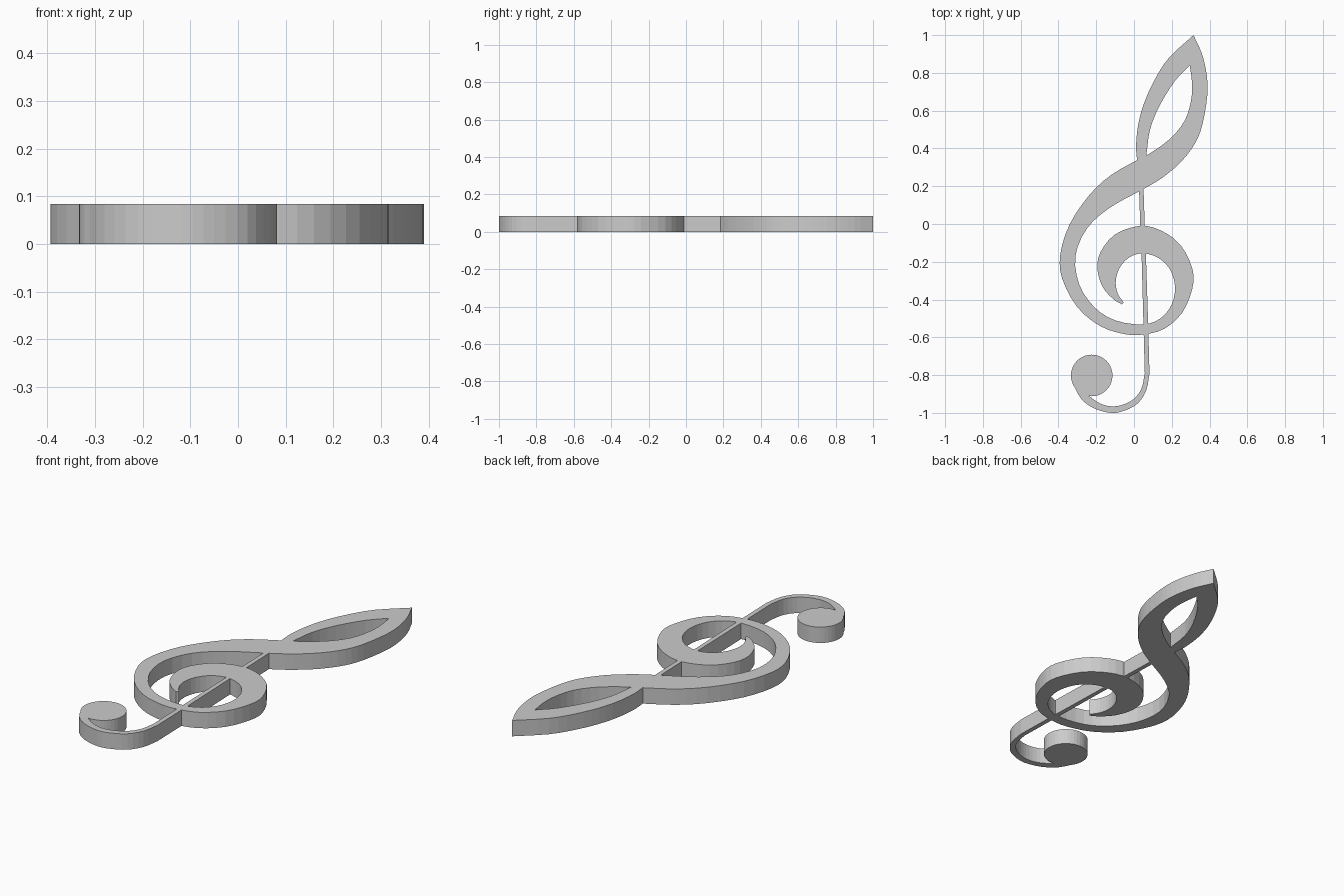
import bpy, bmesh, math
from mathutils import Vector

if "Cube" in bpy.data.objects:
    bpy.data.objects.remove(bpy.data.objects["Cube"])

HEIGHT = 0.084


def smooth(pts, steps=3):
    """Catmull-Rom curve through the given points."""
    p = [Vector(q) for q in pts]
    p = [2 * p[0] - p[1]] + p + [2 * p[-1] - p[-2]]
    out = []
    for i in range(1, len(p) - 2):
        a, b, c, d = p[i - 1:i + 3]
        for k in range(steps):
            t = k / steps
            out.append(0.5 * (2 * b + (c - a) * t + (2 * a - 5 * b + 4 * c - d) * t * t
                              + (3 * b - a - 3 * c + d) * t ** 3))
    return out + [p[-2]]


def slab(name, outline):
    """Extrude a flat outline upwards from the ground."""
    bm = bmesh.new()
    face = bm.faces.new([bm.verts.new((q[0], q[1], 0)) for q in outline])
    top = bmesh.ops.extrude_face_region(bm, geom=[face], use_keep_orig=True)["geom"]
    bmesh.ops.translate(bm, vec=(0, 0, HEIGHT),
                        verts=[g for g in top if isinstance(g, bmesh.types.BMVert)])
    bmesh.ops.recalc_face_normals(bm, faces=bm.faces[:])
    mesh = bpy.data.meshes.new(name)
    bm.to_mesh(mesh)
    bm.free()
    obj = bpy.data.objects.new(name, mesh)
    bpy.context.collection.objects.link(obj)
    return obj


# Main band: right half of the loop, big sweep and inner spiral
right_edge = smooth([(.315, 1), (.36, .9), (.385, .79), (.388, .68), (.363, .53), (.325, .43),
                     (.25, .33), (.15, .245), (.05, .185), (-.13, .085), (-.25, -.025),
                     (-.31, -.17), (-.29, -.32), (-.21, -.44), (-.10, -.51), (.045, -.532),
                     (.14, -.50), (.2, -.425), (.217, -.33), (.19, -.24), (.13, -.18),
                     (.045, -.155), (-.03, -.18), (-.08, -.24), (-.097, -.31), (-.085, -.37),
                     (-.055, -.415)])
left_edge = smooth([(.295, .84), (.307, .75), (.303, .66), (.27, .55), (.19, .45), (.07, .365),
                    (.02, .34), (-.12, .26), (-.235, .155), (-.34, 0), (-.39, -.16),
                    (-.38, -.29), (-.30, -.44), (-.18, -.54), (-.05, -.583), (.05, -.585),
                    (.16, -.555), (.255, -.47), (.308, -.345), (.31, -.24), (.245, -.11),
                    (.14, -.033), (.03, -.01), (-.10, -.055), (-.178, -.15), (-.194, -.24),
                    (-.165, -.335), (-.11, -.397), (-.065, -.425)])
clef = slab("clef_body", right_edge + left_edge[::-1])

# Stem: left half of the loop, thin upright and hooked tail
loop_outer = smooth([(.315, 1), (.185, .88), (.11, .765), (.055, .645), (.023, .53),
                     (.011, .42), (.015, .35)])
hook_inner = smooth([(.057, -.79), (.04, -.87), (0, -.925), (-.06, -.957), (-.12, -.965),
                     (-.18, -.95), (-.24, -.91)])
hook_outer = smooth([(-.325, -.84), (-.28, -.925), (-.21, -.977), (-.12, -1), (-.05, -.988),
                     (.02, -.95), (.065, -.88), (.082, -.79)])
loop_inner = smooth([(.065, .36), (.085, .5), (.135, .625), (.215, .755), (.295, .84)])
stem = slab("stem", loop_outer + [(.027, .18), (.033, -.01), (.04, -.16), (.05, -.53)]
            + hook_inner + [(-.27, -.86)] + hook_outer
            + [(.075, -.53), (.063, -.16), (.057, -.01), (.05, .2)]
            + loop_inner + [(.335, .89)])

# Round ball at the end of the tail
ball = slab("tail_ball", [(-.224 + .11 * math.cos(math.tau * i / 40),
                           -.802 + .11 * math.sin(math.tau * i / 40)) for i in range(40)])

# Join everything into one clean solid
for part in (stem, ball):
    mod = clef.modifiers.new("join_" + part.name, "BOOLEAN")
    mod.operation, mod.solver, mod.object = "UNION", "EXACT", part
bpy.context.view_layer.objects.active = clef
clef.select_set(True)
for mod in list(clef.modifiers):
    bpy.ops.object.modifier_apply(modifier=mod.name)
for part in (stem, ball):
    bpy.data.objects.remove(part)
